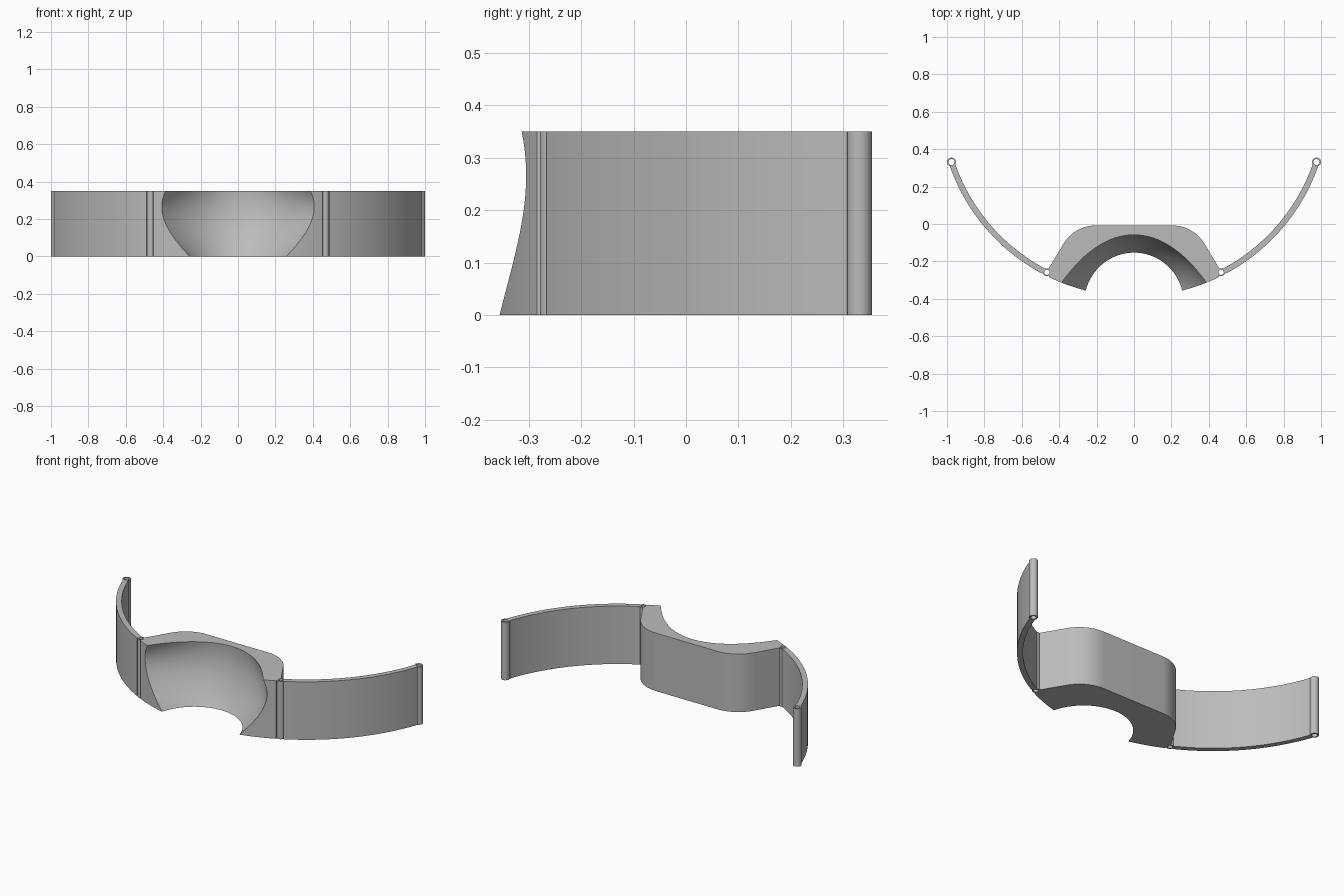
import bpy, bmesh, math

cube = bpy.data.objects.get("Cube")
if cube:
    bpy.data.objects.remove(cube)

H = 0.35                 # height of every part
CY, R = 0.656, 1.044     # centre and outer radius of the main arc
THICK = 0.031
HINGE = (0.466, -0.258)
TIP = (0.976, 0.331)

grey = bpy.data.materials.new("grey plastic")
grey.use_nodes = True
grey.diffuse_color = (0.5, 0.5, 0.5, 1)
bsdf = next(n for n in grey.node_tree.nodes if n.type == 'BSDF_PRINCIPLED')
bsdf.inputs["Base Color"].default_value = grey.diffuse_color
bsdf.inputs["Roughness"].default_value = 0.6


def finish(name, bm):
    bmesh.ops.recalc_face_normals(bm, faces=bm.faces)
    mesh = bpy.data.meshes.new(name)
    bm.to_mesh(mesh)
    bm.free()
    mesh.materials.append(grey)
    ob = bpy.data.objects.new(name, mesh)
    bpy.context.collection.objects.link(ob)
    bpy.ops.object.select_all(action='DESELECT')
    ob.select_set(True)
    bpy.context.view_layer.objects.active = ob
    bpy.ops.object.shade_smooth_by_angle(angle=math.radians(30))
    return ob


def skin(bm, rings, closed=False):
    """Join equal loops with quads, returning the loops' vertices."""
    loops = [[bm.verts.new(p) for p in ring] for ring in rings]
    pairs = list(zip(loops, loops[1:]))
    if closed:
        pairs.append((loops[-1], loops[0]))
    for a, b in pairs:
        for i in range(len(a)):
            j = (i + 1) % len(a)
            bm.faces.new((a[i], a[j], b[j], b[i]))
    return loops


def prism(name, outline):
    bm = bmesh.new()
    loops = skin(bm, [[(x, y, z) for x, y in outline] for z in (0, H)])
    for loop in loops:
        bm.faces.new(loop)
    return finish(name, bm)


def tube(name, x, y, outer, inner, n=32):
    bm = bmesh.new()
    rings = []
    for r, z in ((outer, 0), (outer, H), (inner, H), (inner, 0)):
        rings.append([(x + r * math.cos(math.tau * i / n),
                       y + r * math.sin(math.tau * i / n), z) for i in range(n)])
    skin(bm, rings, closed=True)
    return finish(name, bm)


def arc(cx, cy, r, a0, a1, n):
    """Points along a circle, angles in degrees."""
    angles = [math.radians(a0 + (a1 - a0) * i / n) for i in range(n + 1)]
    return [(cx + r * math.cos(a), cy + r * math.sin(a)) for a in angles]


def lerp_curve(keys, z):
    """Smooth Lagrange curve through a few (z, value) keys."""
    total = 0
    for i, (zi, v) in enumerate(keys):
        for j, (zj, _) in enumerate(keys):
            if i != j:
                v *= (z - zj) / (zi - zj)
        total += v
    return total


# Scoop: half width of its rim, depth at its middle, and roundness by height
WIDTH = [(0, 0.258), (0.1, 0.343), (0.25, 0.407), (0.35, 0.387)]
DEPTH = [(0, -0.153), (0.12, -0.092), (0.26, -0.058), (0.35, -0.058)]


def block_ring(z):
    w, deep = lerp_curve(WIDTH, z), lerp_curve(DEPTH, z)
    rim = CY - math.sqrt(R * R - w * w)
    k = 0.967 - 0.5 * min(1, z / 0.3)
    top = math.asin(k)
    half = []
    n = 24
    # scoop from the middle to the rim
    for i in range(n + 1):
        a = top * i / n
        f = (1 - math.cos(a)) / (1 - math.cos(top))
        half.append((w * math.sin(a) / k, deep + (rim - deep) * f))
    # front face from the rim to the hinge
    for i in range(1, 7):
        x = w + (0.453 - w) * i / 6
        half.append((x, CY - math.sqrt(R * R - x * x)))
    # socket around the hinge, then the rounded back corner
    half += arc(*HINGE, 0.018, 235, 115, 8)
    half += arc(0.205, -0.208, 0.2, 30, 90, 16)
    mirrored = [(-x, y) for x, y in reversed(half[1:])]
    return [(x, y, z) for x, y in half + mirrored]


# Centre block with the hollow scoop
bm = bmesh.new()
loops = skin(bm, [block_ring(H * i / 20) for i in range(21)])
for end in (loops[0], loops[-1]):
    bm.faces.new(end)
finish("centre_block", bm)

# Curved side bands and the tubes at both of their ends
for side, s in (("left", 1), ("right", -1)):
    band = arc(0, CY, R, -62, -19.5, 40) + arc(0, CY, R - THICK, -19.5, -62, 40)
    prism(side + "_band", [(s * x, y) for x, y in band])
    tube(side + "_hinge_tube", s * HINGE[0], HINGE[1], 0.021, 0.014)
    tube(side + "_end_tube", s * TIP[0], TIP[1], 0.024, 0.016)
